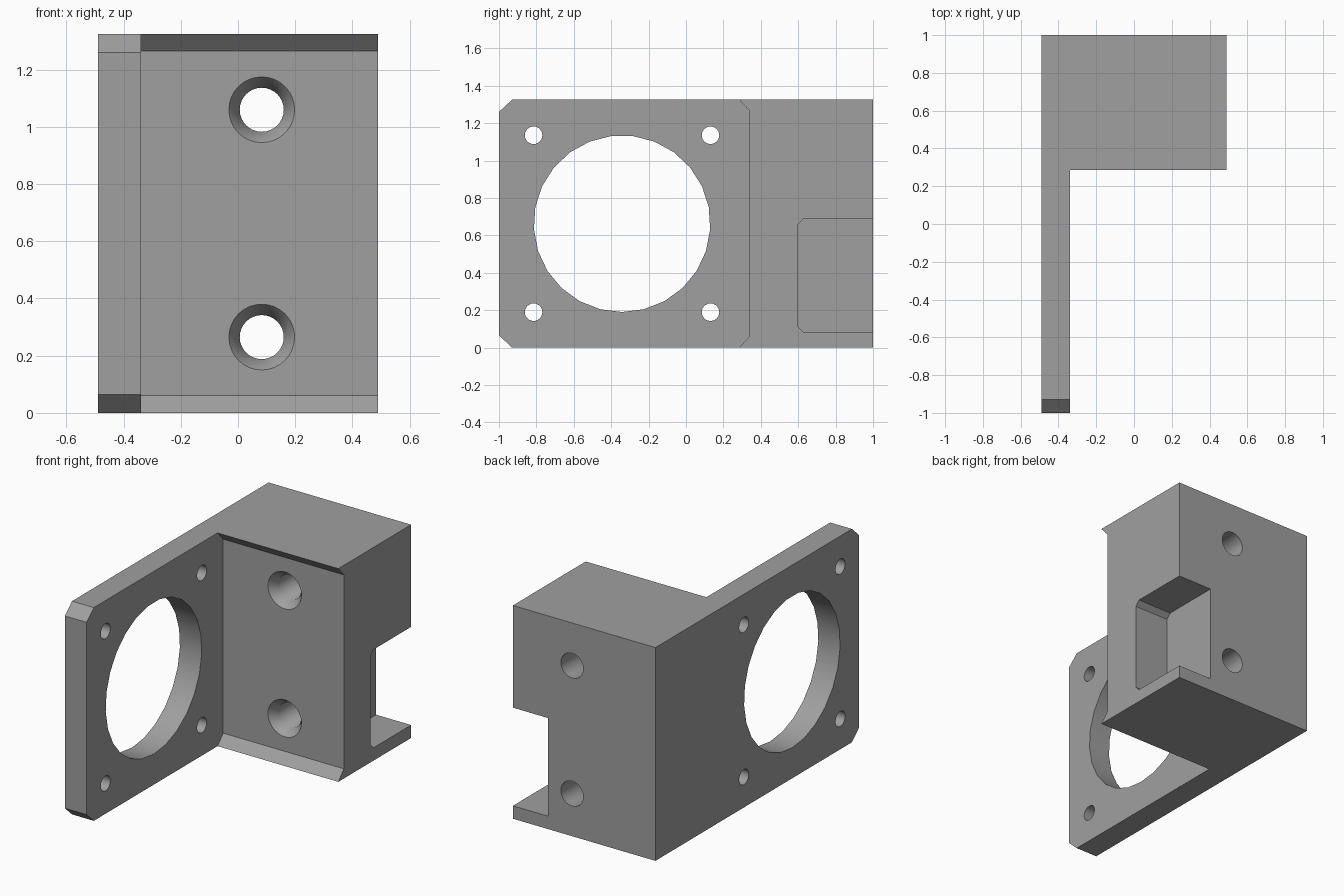
import bpy, bmesh, math
from mathutils import Matrix

if "Cube" in bpy.data.objects:
    bpy.data.objects.remove(bpy.data.objects["Cube"])

grey = bpy.data.materials.new("plain grey")
grey.diffuse_color = (0.35, 0.35, 0.35, 1)
grey.use_nodes = True
grey.node_tree.nodes["Principled BSDF"].inputs["Base Color"].default_value = grey.diffuse_color


def finish(bm, name):
    bmesh.ops.recalc_face_normals(bm, faces=bm.faces)
    me = bpy.data.meshes.new(name)
    bm.to_mesh(me)
    bm.free()
    me.materials.append(grey)
    ob = bpy.data.objects.new(name, me)
    bpy.context.collection.objects.link(ob)
    return ob


def prism(name, profile, x0, x1):
    """Extrude a (y, z) profile along x."""
    bm = bmesh.new()
    face = bm.faces.new([bm.verts.new((x0, y, z)) for y, z in profile])
    new = bmesh.ops.extrude_face_region(bm, geom=[face])["geom"]
    bmesh.ops.translate(bm, vec=(x1 - x0, 0, 0),
                        verts=[v for v in new if isinstance(v, bmesh.types.BMVert)])
    return finish(bm, name)


def lathe(name, rings, n, matrix):
    """Closed turned solid from (radius, height) rings, placed by matrix."""
    bm = bmesh.new()
    loops = [[bm.verts.new((r * math.cos(2 * math.pi * i / n),
                            r * math.sin(2 * math.pi * i / n), h)) for i in range(n)]
             for r, h in rings]
    for a, b in zip(loops, loops[1:]):
        for i in range(n):
            bm.faces.new((a[i], a[(i + 1) % n], b[(i + 1) % n], b[i]))
    bm.faces.new(loops[0])
    bm.faces.new(loops[-1])
    bm.transform(matrix)
    return finish(bm, name)


# Full outline with chamfered front corners
H = 1.325
bracket = prism("motor_bracket", [(-1, 0.065), (-0.93, 0), (1, 0), (1, H),
                                  (-0.93, H), (-1, H - 0.065)], -0.49, 0.49)
cutters = []

# Open space beside the plate; block keeps flared lips at top and bottom
cutters.append(prism("corner_cutter", [(-2, -0.06), (0.23, -0.06), (0.34, 0.06),
                                       (0.34, H - 0.06), (0.23, H + 0.06), (-2, H + 0.06)],
                     -0.34, 1))

# Pocket in the rear side corner
cutters.append(prism("pocket_cutter", [(0.6, 0.11), (0.63, 0.08), (1.2, 0.08),
                                       (1.2, 0.69), (0.63, 0.69), (0.6, 0.66)], 0.25, 1))

# Large opening and four screw holes through the plate
along_x = Matrix.Rotation(math.pi / 2, 4, 'Y')
cy, cz = -0.342, 0.662
cutters.append(lathe("opening_cutter", [(0.472, -0.1), (0.472, 0.3)], 25,
                     Matrix.Translation((-0.5, cy, cz)) @ along_x))
for sy in (-1, 1):
    for sz in (-1, 1):
        cutters.append(lathe("screw_cutter", [(0.047, -0.1), (0.047, 0.3)], 24,
                             Matrix.Translation((-0.5, cy + sy * 0.473, cz + sz * 0.473)) @ along_x))

# Two countersunk mounting holes through the block
along_y = Matrix.Rotation(-math.pi / 2, 4, 'X')
for z in (0.265, 1.06):
    cutters.append(lathe("mount_cutter", [(0.115, -0.05), (0.115, 0), (0.077, 0.05), (0.077, 0.9)], 32,
                         Matrix.Translation((0.083, 0.34, z)) @ along_y))

for c in cutters:
    c.hide_render = True
    mod = bracket.modifiers.new(c.name, 'BOOLEAN')
    mod.operation = 'DIFFERENCE'
    mod.solver = 'EXACT'
    mod.object = c

# Apply the cuts, then remove the cutters
bpy.context.view_layer.objects.active = bracket
bracket.select_set(True)
for m in list(bracket.modifiers):
    bpy.ops.object.modifier_apply(modifier=m.name)
for c in cutters:
    bpy.data.objects.remove(c)
bpy.ops.object.shade_smooth_by_angle(angle=math.radians(40))
